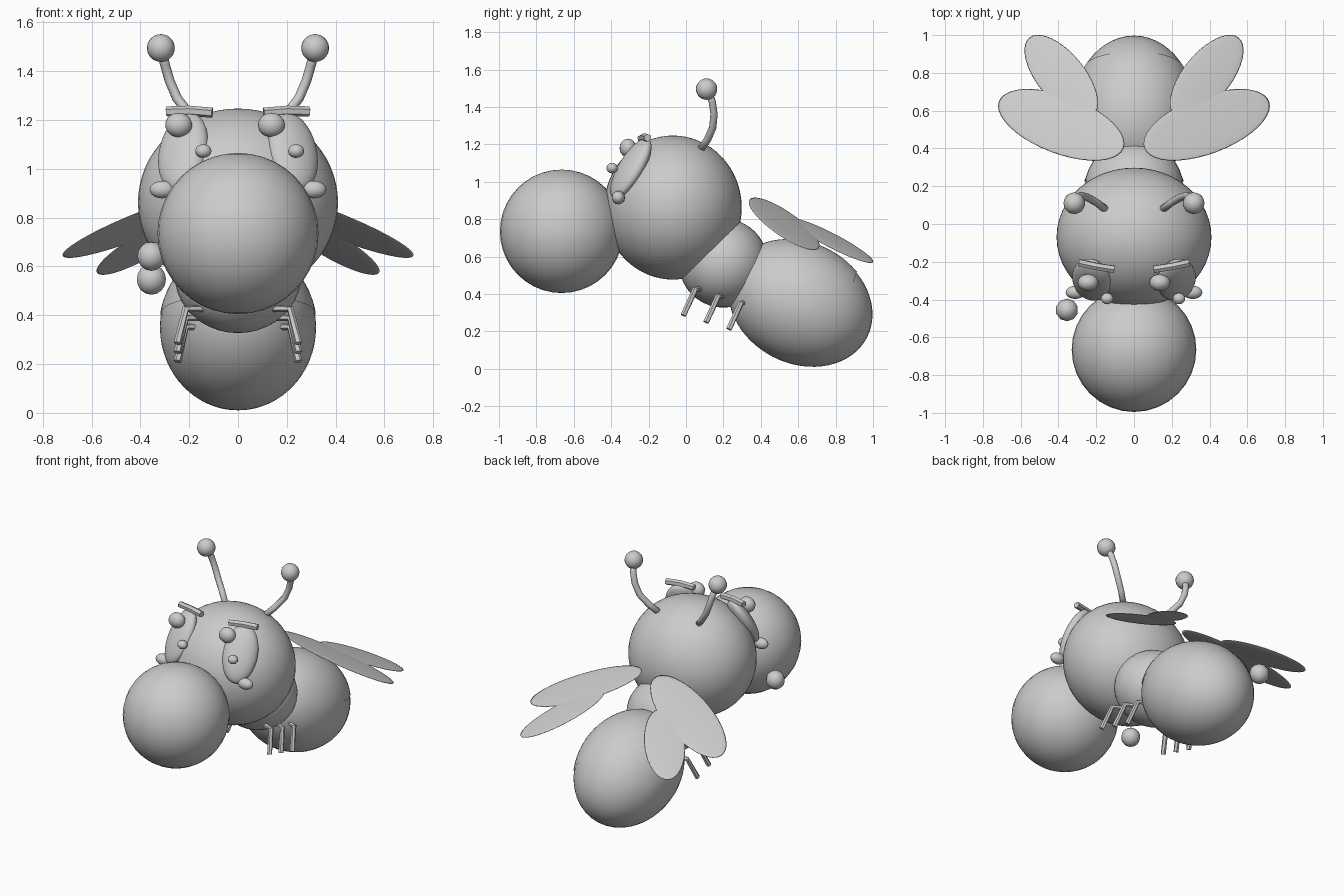
import bpy, bmesh, math
from mathutils import Matrix, Vector

if "Cube" in bpy.data.objects:
    bpy.data.objects.remove(bpy.data.objects["Cube"])

grey = bpy.data.materials.new("plain_grey")
grey.diffuse_color = (0.6, 0.6, 0.6, 1)
grey.use_nodes = True
grey.node_tree.nodes["Principled BSDF"].inputs["Base Color"].default_value = grey.diffuse_color
FLIP = Matrix.Diagonal((-1, 1, 1, 1))
SIDES = (("right", Matrix.Identity(4)), ("left", FLIP))


def finish(name, bm, smooth=True):
    bmesh.ops.recalc_face_normals(bm, faces=bm.faces[:])
    me = bpy.data.meshes.new(name)
    for f in bm.faces:
        f.smooth = smooth
    bm.to_mesh(me)
    bm.free()
    me.materials.append(grey)
    ob = bpy.data.objects.new(name, me)
    bpy.context.collection.objects.link(ob)
    return ob


def frame(center, u, v, w):
    """Matrix whose columns are the three half axes of a part."""
    m = Matrix((u, v, w)).transposed().to_4x4()
    m.translation = Vector(center)
    return m


def ball(name, m, seg=32, rings=20):
    bm = bmesh.new()
    bmesh.ops.create_uvsphere(bm, u_segments=seg, v_segments=rings, radius=1, matrix=m)
    return finish(name, bm)


def ellipsoid(center, radii, tilt=0):
    return (Matrix.Translation(center) @ Matrix.Rotation(math.radians(tilt), 4, 'X')
            @ Matrix.Diagonal((*radii, 1)))


def tube(name, points, radius, side, sides=8, smooth=True):
    """Round rod swept along a few points."""
    pts = [side @ Vector(p) for p in points]
    bm = bmesh.new()
    rings = []
    for i, p in enumerate(pts):
        d = (pts[min(i + 1, len(pts) - 1)] - pts[max(i - 1, 0)]).normalized()
        a = d.cross(Vector((0, 1, 0.1))).normalized()
        b = d.cross(a)
        rings.append([bm.verts.new(p + radius * (math.cos(t) * a + math.sin(t) * b))
                      for t in (2 * math.pi * k / sides for k in range(sides))])
    for r, s in zip(rings, rings[1:]):
        for k in range(sides):
            n = (k + 1) % sides
            bm.faces.new((r[k], r[n], s[n], s[k]))
    bm.faces.new(rings[0])
    bm.faces.new(rings[-1])
    return finish(name, bm, smooth)


# Large body masses
ball("front_bubble", ellipsoid((0, -0.665, 0.735), (0.33,) * 3))
ball("head", ellipsoid((0, -0.07, 0.862), (0.41, 0.368, 0.385)), 48, 32)
ball("thorax", ellipsoid((0, 0.2, 0.565), (0.26, 0.238, 0.238)))
belly = ellipsoid((0, 0.612, 0.35), (0.32, 0.40, 0.322), -27)
ball("abdomen", belly, 48, 32)

# Thin cover over the upper abdomen, trimmed along the sides and at the rear
bm = bmesh.new()
bmesh.ops.create_uvsphere(bm, u_segments=48, v_segments=32, radius=1.012)
for co, no in (((0, 0.1, 0.22), (0, 0.35, -1)), ((0, 0.57, 0), (0, 1, 0.1))):
    bmesh.ops.bisect_plane(bm, geom=bm.verts[:] + bm.edges[:] + bm.faces[:],
                           plane_co=co, plane_no=no, clear_outer=True)
bm.transform(belly)
finish("abdomen_cover", bm)

# Hanging balls on one side
ball("front_side_ball", ellipsoid((-0.355, -0.455, 0.642), (0.06,) * 3), 10, 8)
ball("rear_side_ball", ellipsoid((-0.355, 0.78, 0.547), (0.063,) * 3), 10, 8)

# Eye glints share the same offset on both eyes
for label, x in (("right", 0.0), ("left", -0.38)):
    ball(label + "_large_glint", ellipsoid((0.137 + x, -0.31, 1.18), (0.055, 0.045, 0.05)), 20, 12)
    ball(label + "_small_glint", ellipsoid((0.238 + x, -0.395, 1.073), (0.033, 0.03, 0.028)), 16, 10)


def wing(center, long, wide, degrees):
    """Flat oval leaning down toward its tip and toward the rear."""
    a, b = -0.279, -0.35
    t = math.radians(degrees)
    c, s = math.cos(t), math.sin(t)
    u = Vector((c, s, a * c + b * s)) * long
    v = Vector((-s, c, -a * s + b * c)) * wide
    return frame(center, u, v, Vector((-a, -b, 1)).normalized() * 0.008)


for label, side in SIDES:
    # Wings
    ball(label + "_front_wing", side @ wing((0.385, 0.525, 0.775), 0.353, 0.153, 20.7), 40, 12)
    ball(label + "_rear_wing", side @ wing((0.385, 0.78, 0.685), 0.267, 0.126, 50.7), 40, 12)

    # Oval eyes lying on the head
    n = Vector((0.42, -0.76, 0.5)).normalized()
    up = Vector((-0.12, 0.5, 0.85))
    up = (up - n * up.dot(n)).normalized()
    ball(label + "_eye", side @ frame((0.225, -0.295, 1.07), up.cross(n) * 0.108, up * 0.185, n * 0.055))

    # Cheeks and nostrils
    ball(label + "_cheek", side @ ellipsoid((0.31, -0.362, 0.915), (0.052, 0.035, 0.036)), 20, 12)
    ball(label + "_nostril", side @ ellipsoid((0.057, -0.443, 0.95), (0.01, 0.014, 0.018)), 10, 8)

    # Eyebrow bar
    tube(label + "_eyebrow", [(0.105, -0.24, 1.23), (0.2, -0.225, 1.238), (0.292, -0.205, 1.235)],
         0.021, side, 6, False)

    # Antennae
    tube(label + "_antenna", [(0.14, 0.07, 1.16), (0.2, 0.115, 1.225), (0.25, 0.143, 1.29),
                              (0.28, 0.15, 1.36), (0.3, 0.14, 1.43), (0.315, 0.113, 1.49)], 0.02, side, 10)
    ball(label + "_antenna_tip", side @ ellipsoid((0.316, 0.11, 1.495), (0.057,) * 3), 20, 14)

    # Three bent legs
    for i, place in enumerate(("front", "middle", "rear")):
        y, z = 0.122 * i, -0.037 * i
        tube(f"{label}_{place}_leg", [(0.1, 0.09 + y, 0.43 + z), (0.215, 0.05 + y, 0.425 + z),
                                      (0.248, -0.015 + y, 0.285 + z)], 0.016, side, 6, False)
